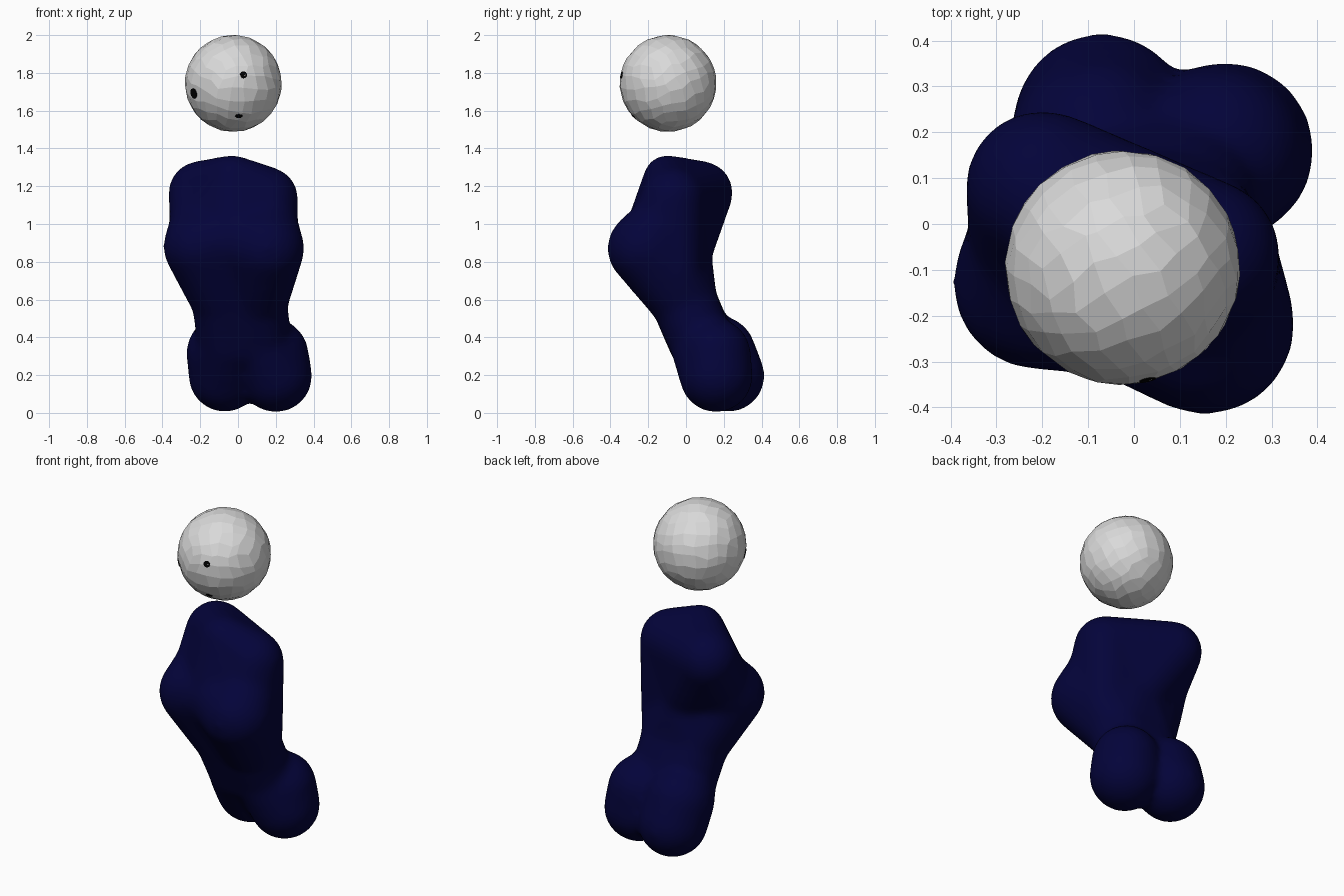
import bpy, bmesh, math, random
from mathutils import Vector, Matrix

cube = bpy.data.objects.get("Cube")
if cube:
    bpy.data.objects.remove(cube, do_unlink=True)
random.seed(4)


def material(name, colour):
    m = bpy.data.materials.new(name)
    m.use_nodes = True
    m.diffuse_color = (*colour, 1)
    m.node_tree.nodes["Principled BSDF"].inputs["Base Color"].default_value = (*colour, 1)
    return m


navy = material("navy", (0.001, 0.001, 0.042))
pale_grey = material("pale grey", (0.7, 0.7, 0.7))
black = material("black", (0.0, 0.0, 0.0))


def make_object(name, bm, mat):
    mesh = bpy.data.meshes.new(name)
    bm.to_mesh(mesh)
    bm.free()
    mesh.materials.append(mat)
    ob = bpy.data.objects.new(name, mesh)
    bpy.context.collection.objects.link(ob)
    return ob


# Body lobes: centre and radius
lobes = {
    "shoulder_back": ((-0.20, 0.08, 1.165), 0.17),
    "shoulder_side": ((0.15, -0.07, 1.135), 0.17),
    "neck": ((-0.03, -0.10, 1.24), 0.127),
    "side_a": ((-0.195, -0.03, 1.0), 0.168),
    "side_b": ((0.145, -0.12, 1.0), 0.172),
    "chest_a": ((-0.207, -0.13, 0.88), 0.19),
    "chest_b": ((0.155, -0.22, 0.87), 0.198),
    "chest_mid": ((-0.02, -0.14, 0.92), 0.195),
    "core": ((0.0, -0.03, 0.84), 0.165),
    "flank_a": ((-0.16, -0.07, 0.73), 0.155),
    "flank_b": ((0.16, -0.06, 0.74), 0.15),
    "waist_a": ((-0.07, -0.01, 0.59), 0.175),
    "waist_b": ((0.09, -0.01, 0.59), 0.175),
    "hip_a": ((-0.045, 0.08, 0.38), 0.175),
    "hip_b": ((0.11, 0.08, 0.38), 0.17),
    "foot_a": ((-0.07, 0.225, 0.196), 0.193),
    "foot_b": ((0.20, 0.16, 0.196), 0.195),
    "heel_a": ((-0.08, 0.175, 0.32), 0.195),
    "heel_b": ((0.185, 0.155, 0.31), 0.19),
}
groups = [
    ("shoulder_back", "shoulder_side", "neck", "core"),
    ("shoulder_back", "side_a", "core"),
    ("chest_a", "side_a", "core"),
    ("shoulder_side", "side_b", "core", "flank_b"),
    ("chest_b", "side_b", "core", "flank_b"),
    ("side_a", "neck", "chest_mid", "core"),
    ("side_b", "neck", "chest_mid", "core"),
    ("chest_a", "chest_mid", "core", "flank_a", "waist_a"),
    ("chest_b", "chest_mid", "core", "flank_b", "waist_b"),
    ("chest_mid", "core", "flank_a", "flank_b", "waist_a", "waist_b"),
    ("waist_a", "waist_b", "hip_a", "hip_b"),
    ("hip_a", "foot_a", "heel_a"),
    ("hip_b", "foot_b", "heel_b"),
]

# Each group of lobes is wrapped in a hull, then all are fused and softened
ball = bmesh.new()
bmesh.ops.create_icosphere(ball, subdivisions=3, radius=1)
directions = [v.co.copy() for v in ball.verts]
ball.free()

body_bm = bmesh.new()
for group in groups:
    hull = bmesh.new()
    for key in group:
        centre, radius = lobes[key]
        for d in directions:
            hull.verts.new(Vector(centre) + d * radius)
    bmesh.ops.convex_hull(hull, input=hull.verts[:])
    bmesh.ops.delete(hull, geom=[v for v in hull.verts if not v.link_faces], context='VERTS')
    bmesh.ops.recalc_face_normals(hull, faces=hull.faces[:])
    temp = bpy.data.meshes.new("hull")
    hull.to_mesh(temp)
    hull.free()
    body_bm.from_mesh(temp)
    bpy.data.meshes.remove(temp)

body = make_object("body", body_bm, navy)
remesh = body.modifiers.new("fuse", 'REMESH')
remesh.mode = 'VOXEL'
remesh.voxel_size = 0.018
remesh.use_smooth_shade = True
soften = body.modifiers.new("soften", 'SMOOTH')
soften.factor = 0.5
soften.iterations = 18

# Floating head: a faceted, slightly uneven quad ball
head_centre = Vector((-0.025, -0.095, 1.744))
head_radius = 0.257
head_bm = bmesh.new()
bmesh.ops.create_cube(head_bm, size=2)
bmesh.ops.subdivide_edges(head_bm, edges=head_bm.edges[:], cuts=5, use_grid_fill=True)
turn = Matrix.Rotation(0.5, 3, 'Z') @ Matrix.Rotation(0.4, 3, 'X')
for v in head_bm.verts:
    spread = Vector([math.tan(c * math.pi / 4) for c in v.co]).normalized()
    jitter = Vector([random.uniform(-0.05, 0.05) for _ in range(3)])
    v.co = head_centre + turn @ (spread + jitter).normalized() * head_radius
make_object("head", head_bm, pale_grey)


# Face marks: thin dark plates lying on the head
def face_mark(name, x, z, width, height):
    dx, dz = x - head_centre.x, z - head_centre.z
    normal = Vector((dx, -math.sqrt(head_radius ** 2 - dx * dx - dz * dz), dz)).normalized()
    bm = bmesh.new()
    bmesh.ops.create_cone(bm, cap_ends=True, segments=10, radius1=1, radius2=1, depth=1)
    place = (Matrix.Translation(head_centre + normal * (head_radius - 0.0035))
             @ normal.to_track_quat('Z', 'Y').to_matrix().to_4x4()
             @ Matrix.Diagonal((width, height, 0.006, 1)))
    bmesh.ops.transform(bm, matrix=place, verts=bm.verts[:])
    make_object(name, bm, black)


face_mark("right_eye", -0.237, 1.69, 0.028, 0.028)
face_mark("left_eye", 0.03, 1.79, 0.019, 0.019)
face_mark("mouth", 0.005, 1.57, 0.02, 0.013)
